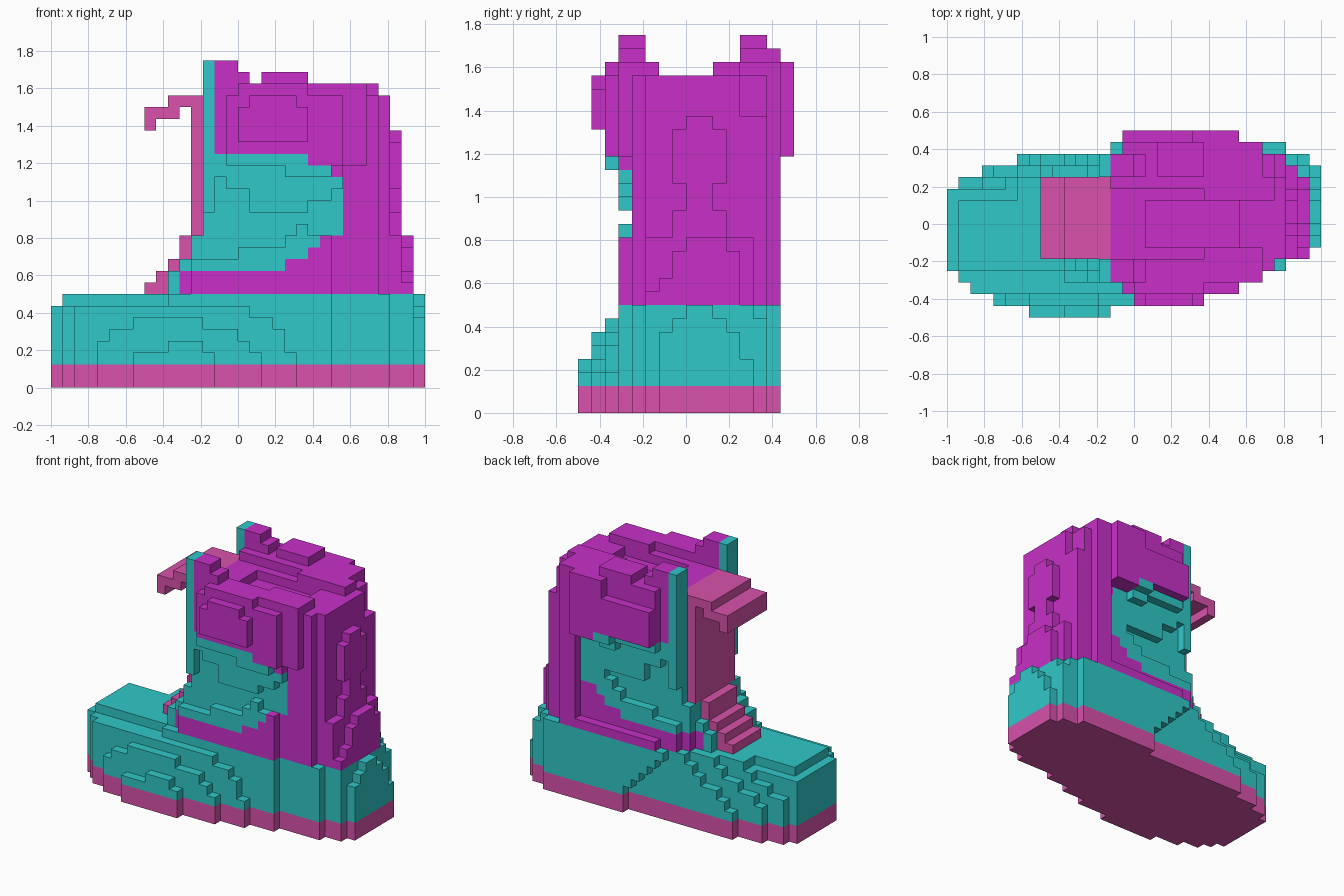
import bpy, bmesh, math

if "Cube" in bpy.data.objects:
    bpy.data.objects.remove(bpy.data.objects["Cube"])

U = 1 / 16  # size of one block
TEAL, PURPLE, PINK = 0, 1, 2


def material(name, rgb):
    m = bpy.data.materials.new(name)
    m.use_nodes = True
    m.diffuse_color = (*rgb, 1)
    m.node_tree.nodes["Principled BSDF"].inputs["Base Color"].default_value = (*rgb, 1)
    return m


MATS = [material("teal", (0.03, 0.58, 0.58)),
        material("purple", (0.58, 0.03, 0.58)),
        material("pink", (0.69, 0.085, 0.41))]

# Direction and corner offsets of the six faces of a block
SIDES = [((1, 0, 0), [(1, 0, 0), (1, 1, 0), (1, 1, 1), (1, 0, 1)]),
         ((-1, 0, 0), [(0, 0, 0), (0, 0, 1), (0, 1, 1), (0, 1, 0)]),
         ((0, 1, 0), [(0, 1, 0), (0, 1, 1), (1, 1, 1), (1, 1, 0)]),
         ((0, -1, 0), [(0, 0, 0), (1, 0, 0), (1, 0, 1), (0, 0, 1)]),
         ((0, 0, 1), [(0, 0, 1), (1, 0, 1), (1, 1, 1), (0, 1, 1)]),
         ((0, 0, -1), [(0, 0, 0), (0, 1, 0), (1, 1, 0), (1, 0, 0)])]


def build(name, cells, colour):
    """Skin a set of blocks; colour(i, j, k) gives the material of a block."""
    bm = bmesh.new()
    verts = {}
    for c in sorted(cells):
        for d, corners in SIDES:
            if tuple(a + b for a, b in zip(c, d)) in cells:
                continue
            loop = []
            for o in corners:
                p = tuple(a + b for a, b in zip(c, o))
                if p not in verts:
                    verts[p] = bm.verts.new([v * U for v in p])
                loop.append(verts[p])
            bm.faces.new(loop).material_index = colour(*c)
    # Merge coplanar squares of the same colour
    bmesh.ops.dissolve_limit(bm, angle_limit=math.radians(1), verts=bm.verts[:],
                             edges=bm.edges[:], delimit={'MATERIAL'})
    me = bpy.data.meshes.new(name)
    bm.to_mesh(me)
    bm.free()
    for m in MATS:
        me.materials.append(m)
    bpy.context.collection.objects.link(bpy.data.objects.new(name, me))


def box(x0, x1, y0, y1, z0, z1):
    return {(i, j, k) for i in range(x0, x1) for j in range(y0, y1) for k in range(z0, z1)}


def step(table, v):
    """Value of the first (limit, value) pair whose limit lies above v."""
    return next(val for lim, val in table if v < lim)


# Footprint: front and back edge along the length
FRONT = [(-15, -4), (-14, -5), (-12, -6), (-9, -7), (-2, -8), (2, -7),
         (5, -6), (8, -5), (13, -4), (15, -3), (16, -2)]
BACK = [(-15, 3), (-13, 4), (-10, 5), (3, 6), (13, 7), (15, 6), (16, 5)]

# Sole
sole = set()
for i in range(-16, 16):
    sole |= box(i, i + 1, step(FRONT, i), step(BACK, i), 0, 2)

# Foot: for each depth, the length it covers on each level from the sole up
FRONT_REACH = {-8: [(-9, -2), (-6, -3)],
               -7: [(-12, 2), (-12, 1), (-11, 0), (-9, -3)],
               -6: [(-14, 5), (-14, 4), (-14, 4), (-14, 3), (-14, 1)],
               -5: [(-15, 8)] * 5 + [(-6, 8)]}
BACK_REACH = {7: [(3, 13), (2, 13), (1, 13), (0, 13), (-1, 13), (-2, 13)],
              6: [(-10, 15), (-9, 15), (-8, 15), (-6, 15), (-5, 15), (-4, 14)],
              5: [(-13, 16), (-13, 16), (-12, 16), (-10, 16), (-8, 16), (-7, 15)],
              4: [(-15, 16), (-15, 16), (-15, 16), (-13, 16), (-11, 16), (-10, 16)]}
HEEL_TAPER = {4: (-2, 4), 5: (-2, 4), 6: (-1, 3), 7: (0, 2)}


def reach(table, i, level, default):
    for depth, spans in table.items():
        if level < len(spans) and spans[level][0] <= i < spans[level][1]:
            return depth
    return default


foot = set()
for k in range(2, 8):
    for i in range(-15 if k == 7 else -16, 16):
        f = reach(FRONT_REACH, i, k - 2, max(-4, step(FRONT, i)))
        b = reach(BACK_REACH, i, k - 2, 2 if k == 7 else 3)
        if i == 15 and k in HEEL_TAPER:
            f, b = HEEL_TAPER[k]
        foot |= box(i, i + 1, f, b, k, k + 1)

# Tongue: lower steps, upright strip and hooked tip
tongue = box(-4, -2, -3, 4, 13, 25)
for x0, x1, z0, z1 in [(-8, -6, 8, 9), (-7, -5, 9, 10), (-6, -5, 10, 11), (-5, -4, 11, 13)]:
    tongue |= box(x0, x1, -2, 3, z0, z1)
for x0, x1, z in [(-6, -4, 24), (-8, -5, 23), (-8, -7, 22)]:
    tongue |= box(x0, x1, -3, 4, z, z + 1)

# Front trim posts, thinner at the ankle
posts = set()
for inner, outer in [(-4, -5), (4, 5)]:
    posts |= box(-3, -2, inner, inner + 1, 13, 28) | box(-3, -2, outer, outer + 1, 15, 28)

# Shaft: rounded at the heel, waisted, with a wide cuff
HEEL_END = [(13, 15), (22, 14), (25, 13), (26, 12)]
START = {8: -6, 9: -6, 10: -5, 11: -4, 12: -4}
SHAFT_FRONT = [(-4, -4), (-1, -5), (0, -6), (6, -7), (9, -6), (11, -5), (12, -4), (15, -3)]
SHAFT_BACK = [(-4, 4), (-3, 5), (-1, 6), (9, 8), (11, 7), (13, 6), (14, 5), (15, 4)]
# Width of the rearmost blocks on each level
HEEL_TIP = [(9, (-3, 4)), (10, (-2, 4)), (12, (-1, 4)), (13, (0, 3)), (15, (-1, 3)),
            (17, (0, 2)), (21, (-1, 3)), (22, (0, 2)), (25, (-3, 4)), (26, (-2, 4))]
# Where the side swells out towards the cuff on each level
SWELL = {13: (5, 6), 14: (0, 0), 15: (1, 6), 16: (1, 8), 17: (-1, 9), 18: (-2, 9)}


def waist_front(i, k):
    """Front surface below the cuff."""
    if k < 13:
        top = 10 if i < 0 else 11 if i < 4 else 12
        return -5 if i < 8 and k <= top else -4
    if k == 18 and 4 <= i < 8:
        return -6
    return -5 if SWELL[k][0] <= i < SWELL[k][1] else -4


def shaft_span(i, k, end):
    f, b = step(SHAFT_FRONT, i), step(SHAFT_BACK, i)
    if k < 19:
        waist = waist_front(i, k)
        f = max(f, waist)
        b = min(b, 7 if i >= 9 or (k == 8 and i >= -1) else 6 if i >= 6 else 1 - waist)
    else:
        bulge = (21 <= k < 24 and i < 6) or (k == 24 and 1 <= i < 5)
        f = max(f, -7 if bulge else -6)
        if k == 25 and not 0 <= i < 6:
            f = max(f, -5)
        if (k == 19 and i < 4) or (k >= 24 and i < 5):
            b = min(b, 7)
    if i == end - 1:
        tip = step(HEEL_TIP, k)
        f, b = max(f, tip[0]), min(b, tip[1])
    return f, b


shaft = set()
for k in range(8, 26):
    end = step(HEEL_END, k)
    for i in range(START.get(k, -2), end):
        f, b = shaft_span(i, k, end)
        shaft |= box(i, i + 1, f, b, k, k + 1)
# Sunken top, raised rim and the two front peaks
shaft -= box(-2, 16, -2, 2, 25, 26) | box(-2, 6, -3, 3, 25, 26) | box(1, 9, -2, 2, 24, 25)
shaft |= box(2, 6, 4, 7, 26, 27)
for y in (-5, 4):
    shaft |= box(-2, 0, y, y + 2, 26, 28) | box(0, 1, y, y + 2, 26, 27)
shaft -= tongue | posts

# Side panel of the shaft: how far back the teal reaches on each level
PANEL = {10: 4, 11: 6, 12: 7, 13: 9, 14: 9, 15: 9, 16: 9, 17: 9, 18: 8, 19: 6,
         8: -5, 9: -5}


def shaft_colour(i, j, k):
    return TEAL if i < PANEL.get(k, -99) else PURPLE


build("sole", sole, lambda i, j, k: PINK)
build("foot", foot, lambda i, j, k: TEAL)
build("tongue", tongue, lambda i, j, k: PINK)
build("front_trim_posts", posts, lambda i, j, k: TEAL)
build("shaft", shaft, shaft_colour)
